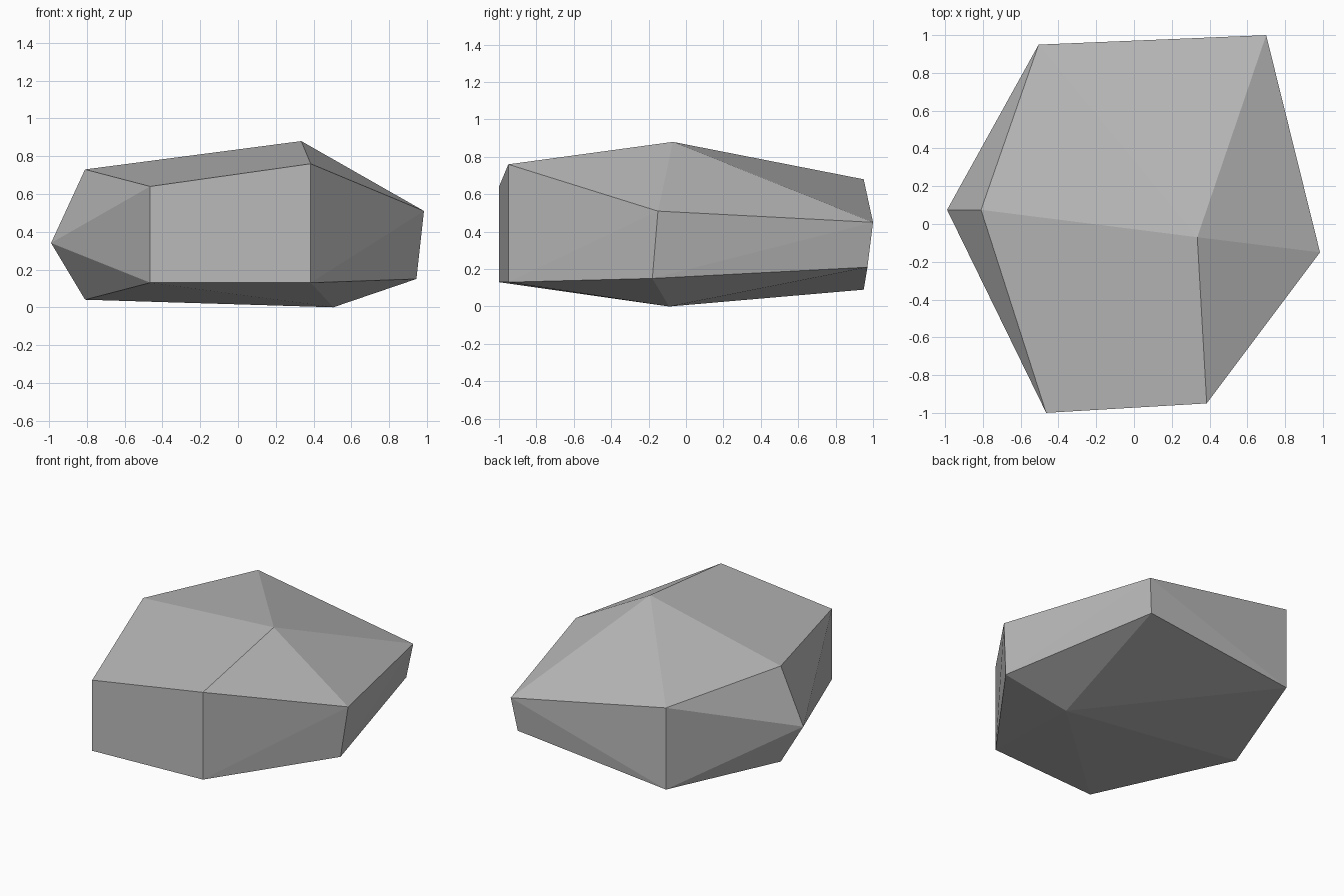
import bpy
import bmesh
from math import radians

cube = bpy.data.objects.get("Cube")
if cube:
    bpy.data.objects.remove(cube, do_unlink=True)

# Stone colour
stone = bpy.data.materials.new("stone_grey")
colour = (0.5, 0.5, 0.5, 1.0)
stone.diffuse_color = colour
stone.use_nodes = True
stone.node_tree.nodes["Principled BSDF"].inputs["Base Color"].default_value = colour

# Corners of the chipped boulder
front = [(-0.465, -1.0, 0.64), (-0.465, -1.0, 0.13),
         (0.385, -0.95, 0.76), (0.385, -0.95, 0.13)]
left_side = [(0.985, -0.15, 0.51), (0.945, -0.18, 0.15)]
back = [(0.70, 1.0, 0.45), (0.665, 0.97, 0.21),
        (-0.505, 0.95, 0.68), (-0.505, 0.95, 0.09)]
right_side = [(-0.81, 0.075, 0.73), (-0.99, 0.075, 0.34), (-0.81, 0.075, 0.04)]
peak_and_base = [(0.335, -0.07, 0.88), (0.505, -0.09, 0.0)]

# Wrap the corners in a faceted skin and merge flat facets
bm = bmesh.new()
for corner in front + left_side + back + right_side + peak_and_base:
    bm.verts.new(corner)
bmesh.ops.convex_hull(bm, input=bm.verts[:])
bmesh.ops.dissolve_limit(bm, angle_limit=radians(1.5),
                         verts=bm.verts[:], edges=bm.edges[:])
bmesh.ops.recalc_face_normals(bm, faces=bm.faces[:])

mesh = bpy.data.meshes.new("boulder")
bm.to_mesh(mesh)
bm.free()
mesh.materials.append(stone)
boulder = bpy.data.objects.new("boulder", mesh)
bpy.context.collection.objects.link(boulder)
